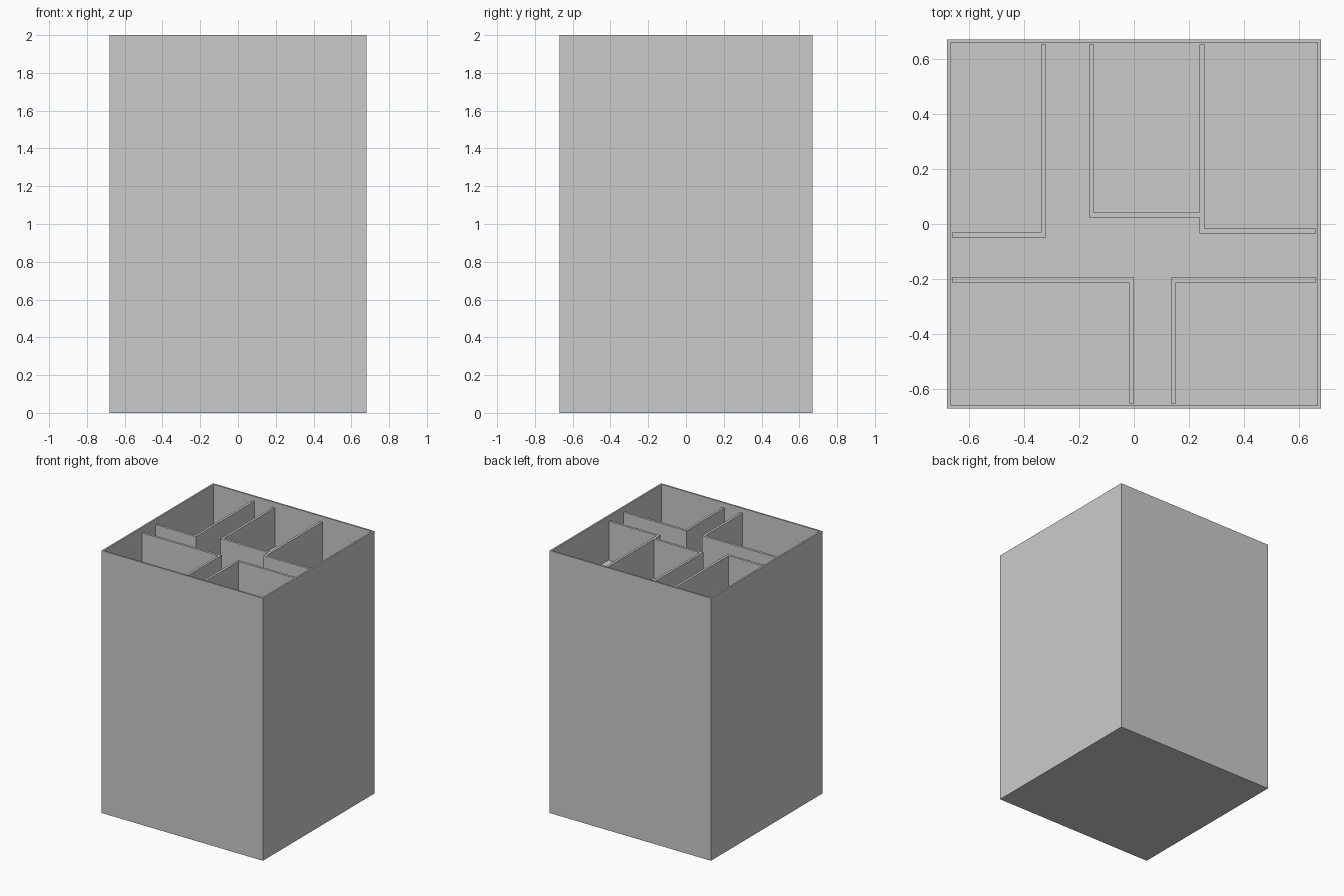
import bpy, bmesh

if "Cube" in bpy.data.objects:
    bpy.data.objects.remove(bpy.data.objects["Cube"])

HX, HY, TOP = 0.68, 0.671, 2.0      # block half sizes and height
T = 0.018                           # wall thickness
FLOOR, WALL_TOP = 1.667, 1.965      # recessed floor, inner wall tops
IX, IY = HX - T, HY - T             # inner faces of the rim

grey = bpy.data.materials.new("plain grey")
grey.diffuse_color = (0.6, 0.6, 0.6, 1)
grey.use_nodes = True
grey.node_tree.nodes["Principled BSDF"].inputs["Base Color"].default_value = grey.diffuse_color


def prism(name, outline, z0, z1, recess=None):
    """Extrude a flat outline; optionally sink an inset top to a floor."""
    bm = bmesh.new()
    base = bm.faces.new([bm.verts.new((x, y, z0)) for x, y in outline])
    res = bmesh.ops.extrude_face_region(bm, geom=[base], use_keep_orig=True)
    for v in res["geom"]:
        if isinstance(v, bmesh.types.BMVert):
            v.co.z = z1
    bmesh.ops.recalc_face_normals(bm, faces=bm.faces[:])
    if recess is not None:
        top = max(bm.faces, key=lambda f: f.calc_center_median().z)
        bmesh.ops.inset_region(bm, faces=[top], thickness=T)
        res = bmesh.ops.extrude_discrete_faces(bm, faces=[top])
        lid = res["faces"][0]
        for v in lid.verts:
            v.co.z = recess
        bmesh.ops.remove_doubles(bm, verts=bm.verts[:], dist=1e-5)
        bmesh.ops.recalc_face_normals(bm, faces=bm.faces[:])
    mesh = bpy.data.meshes.new(name)
    bm.to_mesh(mesh)
    bm.free()
    mesh.materials.append(grey)
    obj = bpy.data.objects.new(name, mesh)
    bpy.context.collection.objects.link(obj)
    return obj


def corner_wall(name, x, y, sx, sy):
    """L-shaped room wall: outer corner (x, y), legs run to the rim at sx, sy."""
    ex, ey = sx * IX, sy * IY
    prism(name, [(x, y), (ex, y), (ex, y + sy * T), (x + sx * T, y + sy * T),
                 (x + sx * T, ey), (x, ey)], FLOOR, WALL_TOP)


# Tall block with a recessed top and thin rim
prism("outer_block", [(-HX, -HY), (HX, -HY), (HX, HY), (-HX, HY)],
      0, TOP, recess=FLOOR)

# Four corner rooms
corner_wall("back_left_room_wall", -0.32, -0.049, -1, 1)
corner_wall("back_right_room_wall", 0.239, -0.034, 1, 1)
corner_wall("front_left_room_wall", 0.0, -0.195, -1, -1)
corner_wall("front_right_room_wall", 0.134, -0.195, 1, -1)

# Middle room, sharing the right room's wall
x0, x1, y0 = -0.163, 0.239, 0.024
prism("middle_room_wall", [(x0, y0), (x1, y0), (x1, y0 + T), (x0 + T, y0 + T),
                           (x0 + T, IY), (x0, IY)], FLOOR, WALL_TOP)
